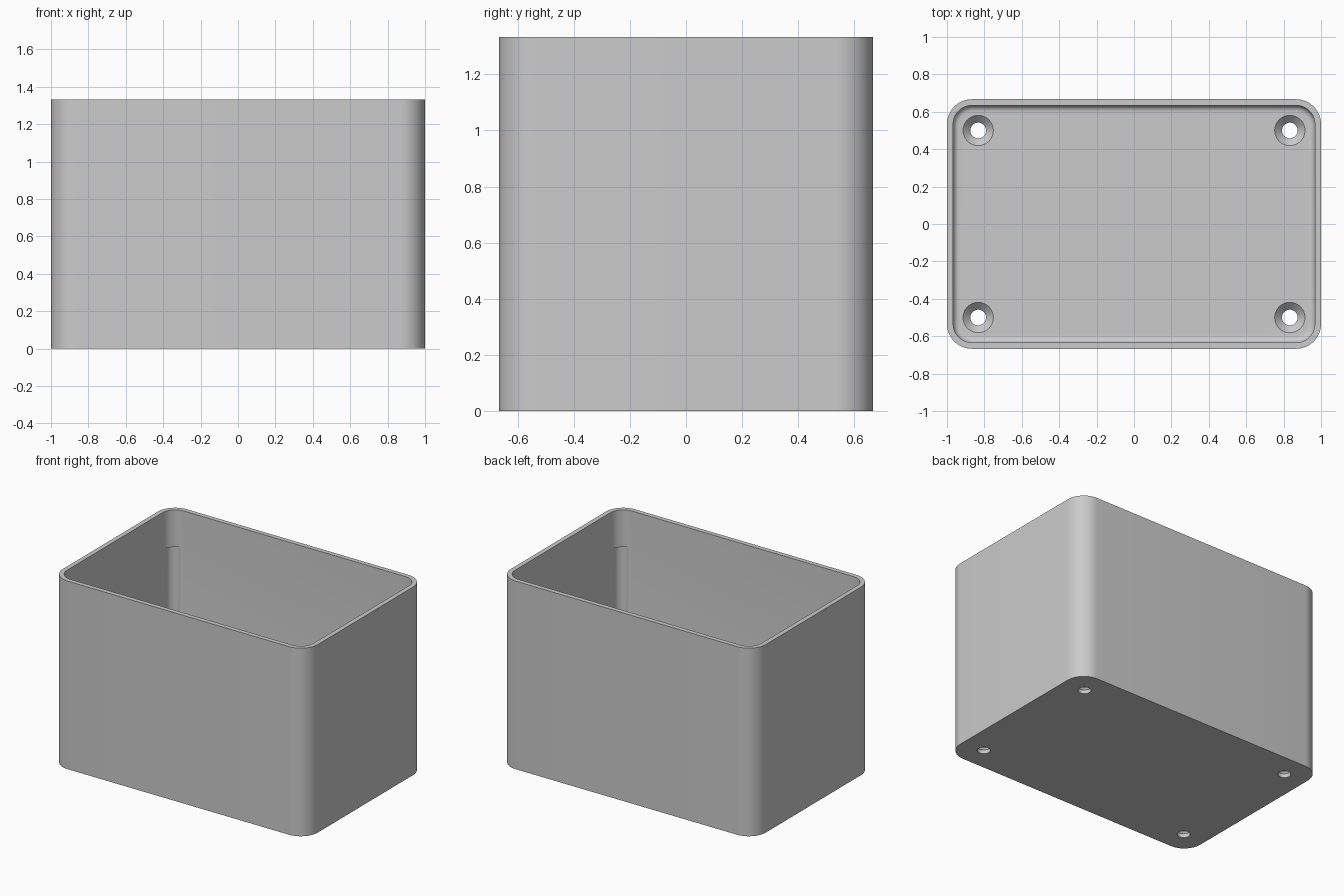
import bpy, bmesh
from math import pi, sin, cos, radians

cube = bpy.data.objects.get("Cube")
if cube:
    bpy.data.objects.remove(cube, do_unlink=True)

HX, HY, HEIGHT = 1.0, 0.667, 1.333
WALL, FLOOR, CORNER, FILLET = 0.033, 0.067, 0.133, 0.033

grey = bpy.data.materials.new("plain grey")
grey.use_nodes = True
grey.diffuse_color = (0.6, 0.6, 0.6, 1)
grey.node_tree.nodes["Principled BSDF"].inputs["Base Color"].default_value = (0.6, 0.6, 0.6, 1)


def loft(name, rings):
    """Join equal rings of points into a closed solid."""
    bm = bmesh.new()
    loops = [[bm.verts.new(p) for p in ring] for ring in rings]
    n = len(loops[0])
    for a, b in zip(loops, loops[1:]):
        for i in range(n):
            j = (i + 1) % n
            bm.faces.new((a[i], a[j], b[j], b[i]))
    bm.faces.new(loops[0][::-1])
    bm.faces.new(loops[-1])
    bmesh.ops.recalc_face_normals(bm, faces=bm.faces)
    mesh = bpy.data.meshes.new(name)
    bm.to_mesh(mesh)
    bm.free()
    mesh.materials.append(grey)
    obj = bpy.data.objects.new(name, mesh)
    bpy.context.collection.objects.link(obj)
    return obj


def rounded_ring(inset, z, steps=12):
    r = CORNER - inset
    ring = []
    for k, (sx, sy) in enumerate(((1, 1), (-1, 1), (-1, -1), (1, -1))):
        for s in range(steps + 1):
            a = (k + s / steps) * pi / 2
            ring.append((sx * (HX - CORNER) + r * cos(a),
                         sy * (HY - CORNER) + r * sin(a), z))
    return ring


def lathe(name, x, y, profile, n=40):
    return loft(name, [[(x + r * cos(2 * pi * i / n), y + r * sin(2 * pi * i / n), z)
                        for i in range(n)] for r, z in profile])


# open box: outer wall, rim, inner wall and rounded floor edge
rings = [rounded_ring(0, 0), rounded_ring(0, HEIGHT), rounded_ring(WALL, HEIGHT)]
for s in range(7):
    a = s / 6 * pi / 2
    rings.append(rounded_ring(WALL + FILLET * (1 - cos(a)), FLOOR + FILLET * (1 - sin(a))))
box = loft("open_box", rings)

# countersunk screw holes and shallow corner reliefs
screw = [(0.042, -0.05), (0.042, 0.028), (0.081, FLOOR), (0.081, FLOOR + 0.02)]
relief = [(0.055, FLOOR + FILLET), (0.055, 1.07)]
offset = CORNER - 0.065 * cos(pi / 4)
cutters = []
for sx in (-1, 1):
    for sy in (-1, 1):
        cutters.append(lathe("screw_hole_cutter", sx * 0.833, sy * 0.5, screw))
        cutters.append(lathe("corner_relief_cutter", sx * (HX - offset), sy * (HY - offset), relief))

bpy.ops.object.select_all(action='DESELECT')
box.select_set(True)
bpy.context.view_layer.objects.active = box
for cutter in cutters:
    cutter.hide_render = True
    mod = box.modifiers.new("cut", 'BOOLEAN')
    mod.operation = 'DIFFERENCE'
    mod.solver = 'EXACT'
    mod.object = cutter
    bpy.ops.object.modifier_apply(modifier=mod.name)
    bpy.data.objects.remove(cutter, do_unlink=True)

bpy.ops.object.shade_smooth_by_angle(angle=radians(30))
